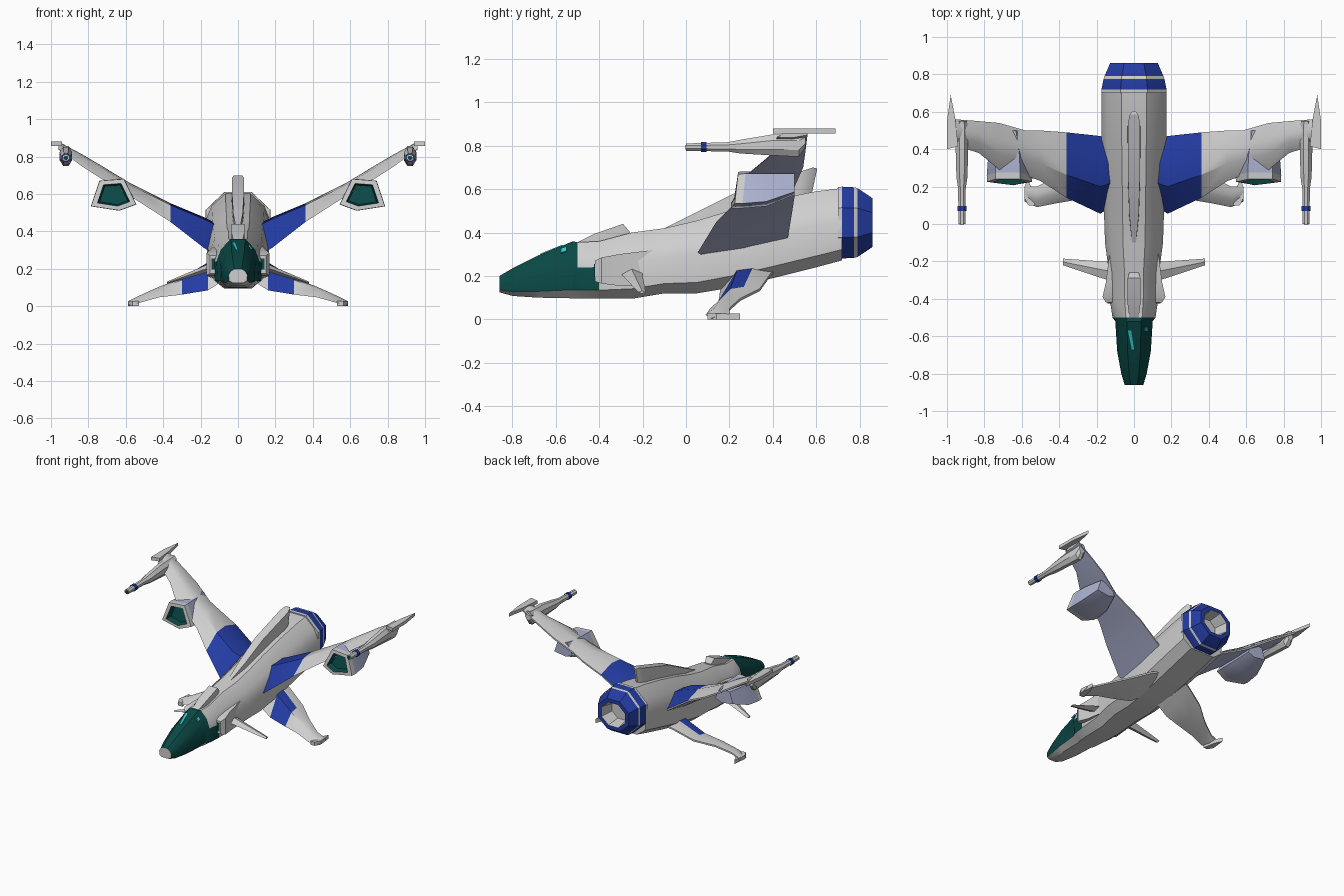
import bpy, bmesh, math

if "Cube" in bpy.data.objects:
    bpy.data.objects.remove(bpy.data.objects["Cube"])


def material(name, rgb):
    m = bpy.data.materials.new(name)
    m.diffuse_color = (*rgb, 1)
    m.use_nodes = True
    m.node_tree.nodes["Principled BSDF"].inputs["Base Color"].default_value = m.diffuse_color
    return m


GRAY = material("light gray hull", (0.62, 0.62, 0.62))
LAV = material("lavender underside", (0.42, 0.45, 0.64))
BLUE = material("blue paint", (0.017, 0.045, 0.37))
TEAL = material("dark teal glass", (0.003, 0.065, 0.06))
CYAN = material("cyan glint", (0.03, 0.62, 0.65))
MATS = [GRAY, LAV, BLUE, TEAL, CYAN]
G, L, B, T, C = range(5)


def loft(name, rings, rule=lambda seg, side: G, caps=(G, G), mirror=False, angle=32):
    """Skin a row of equal rings; rule picks a colour per segment and side."""
    bm = bmesh.new()
    vs = [[bm.verts.new(p) for p in r] for r in rings]
    n = len(rings[0])
    for s in range(len(rings) - 1):
        for i in range(n):
            j = (i + 1) % n
            f = bm.faces.new((vs[s][i], vs[s][j], vs[s + 1][j], vs[s + 1][i]))
            f.material_index = rule(s, i)
    bm.faces.new(vs[0]).material_index = caps[0]
    bm.faces.new(vs[-1]).material_index = caps[1]
    bmesh.ops.recalc_face_normals(bm, faces=bm.faces[:])
    me = bpy.data.meshes.new(name)
    bm.to_mesh(me)
    bm.free()
    for m in MATS:
        me.materials.append(m)
    ob = bpy.data.objects.new(name, me)
    bpy.context.collection.objects.link(ob)
    if mirror:
        ob.modifiers.new("mirror", 'MIRROR')
    bpy.ops.object.select_all(action='DESELECT')
    ob.select_set(True)
    bpy.context.view_layer.objects.active = ob
    bpy.ops.object.shade_smooth_by_angle(angle=math.radians(angle))
    return ob


def hull_ring(y, w, zb, zt):
    half = [(.55, 0), (.95, .15), (1, .55), (.8, .8), (.38, 1)]
    pts = half + [(-a, b) for a, b in reversed(half)]
    return [(a * w, y, zb + b * (zt - zb)) for a, b in pts]


def box_ring(y, x0, x1, z0, z1):
    return [(x0, y, z0), (x1, y, z0), (x1, y, z1), (x0, y, z1)]


def oct_ring(y, rx, rz, zc, xc=0.0):
    return [(xc + rx * math.cos(a), y, zc + rz * math.sin(a))
            for a in [math.pi / 8 + k * math.pi / 4 for k in range(8)]]


def wing_ring(x, yl, zl, yt, zt, zr):
    """Section: leading edge, two ridge points, trailing edge, belly point."""
    c = yt - yl
    return [(x, yl, zl), (x, yl + .35 * c, zr - .01), (x, yl + .65 * c, zr),
            (x, yt, zt + .012), (x, yt, zt), (x, yl + .5 * c, (zl + zt) / 2 - .008)]


def plate(name, pts, z0, z1, mirror=True):
    loft(name, [[(x, y, z0) for x, y in pts], [(x, y, z1) for x, y in pts]],
         mirror=mirror)


# Fuselage with wrapped canopy glass
def hull_colour(seg, side):
    if seg < 4 and 1 <= side <= 7:
        return T
    if seg == 4 and side in (1, 7):
        return T
    return G


loft("fuselage", [hull_ring(*r) for r in (
    (-.86, .05, .125, .20), (-.80, .068, .108, .235), (-.68, .09, .10, .295),
    (-.52, .10, .097, .36), (-.50, .115, .097, .355), (-.40, .13, .095, .36),
    (-.25, .135, .095, .40), (-.10, .155, .12, .42), (.05, .16, .12, .455),
    (.20, .165, .145, .50), (.40, .172, .19, .55), (.60, .175, .24, .59),
    (.72, .175, .272, .605))], hull_colour)

# Thin glints on the canopy glass
loft("canopy_glint", [[(-.033, -.57, z), (-.015, -.57, z), (0, -.67, z - .041),
                       (-.012, -.67, z - .041)] for z in (.336, .344)],
     lambda s, i: C, (C, C))
loft("canopy_side_glint", [[(.07 + d, -.575, .303 + d), (.07 + d, -.55, .311 + d),
                            (.055 + d, -.55, .331 + d), (.055 + d, -.575, .323 + d)]
                           for d in (0, .005)], lambda s, i: C, (C, C))

# Spine hump behind the canopy, and tail fin
loft("spine_hump", [box_ring(y, -w, w, .30, z) for y, w, z in (
    (-.50, .025, .355), (-.42, .035, .395), (-.29, .035, .44), (-.26, .025, .405))])
loft("tail_fin", [[(-w, y0, .40), (w, y0, .40), (w * .9, y1, z), (-w * .9, y1, z)]
                  for y0, y1, w, z in ((-.10, -.10, .012, .42), (.05, .05, .028, .495),
                                       (.25, .25, .035, .595), (.48, .54, .036, .685),
                                       (.52, .585, .025, .70), (.54, .605, .008, .695))])

# Exhaust nozzle with a pale stripe and a hollow inside
loft("exhaust_nozzle", [oct_ring(y, rx, rz, .446) for y, rx, rz in (
    (.70, .186, .178), (.72, .188, .179), (.775, .176, .176), (.79, .171, .172),
    (.86, .138, .121), (.86, .105, .093), (.76, .085, .075))],
    lambda s, i: G if s in (0, 2, 5) else B)

# Side air intakes
loft("side_intake", [box_ring(y, .07, x, a, b) for y, x, a, b in (
    (-.42, .15, .175, .27), (-.39, .168, .165, .285), (-.31, .15, .155, .30),
    (-.15, .13, .15, .32))], mirror=True)
loft("intake_opening", [box_ring(y, .11, .143, .195, .255) for y in (-.424, -.418)],
     lambda s, i: T, (T, T), True)

# Canards
loft("canard", [[(x, y0, z), (x, (y0 + y1) / 2, z + t), (x, y1, z), (x, (y0 + y1) / 2, z - t)]
                for x, y0, y1, z, t in ((.10, -.31, -.20, .225, .025),
                                        (.17, -.29, -.20, .20, .02),
                                        (.38, -.22, -.185, .125, .006))], mirror=True)


# Main wings: blue inner panel on top, lavender below
def wing_colour(seg, side):
    if side >= 4:
        return L
    return B if seg < 2 and side < 3 else G


loft("main_wing", [wing_ring(*r) for r in (
    (.09, .11, .26, .45, .33, .43), (.18, .055, .31, .47, .38, .475),
    (.36, .14, .45, .49, .50, .55), (.50, .23, .54, .50, .565, .62),
    (.58, .26, .59, .50, .61, .66), (.72, .29, .675, .54, .70, .745),
    (.83, .38, .745, .55, .77, .81), (.96, .42, .84, .56, .85, .88))],
    wing_colour, mirror=True)
plate("wing_tip", [(.94, .415), (1.0, .40), (1.0, .55), (.98, .69), (.955, .56)], .856, .88)

# Wing tip guns
loft("wing_gun", [oct_ring(y, w, (zt - zb) / 2, (zb + zt) / 2, .92) for y, w, zb, zt in (
    (0, .020, .775, .812), (.19, .022, .772, .818), (.25, .032, .762, .83),
    (.39, .036, .752, .855), (.52, .036, .745, .86), (.55, .028, .79, .86))],
    caps=(G, G), mirror=True)
loft("gun_ring", [oct_ring(y, .027, .025, .794, .92) for y in (.07, .095)],
     lambda s, i: B, (B, B), True)
loft("gun_muzzle", [oct_ring(y, .013, .012, .793, .92) for y in (-.003, .002)],
     lambda s, i: T, (T, T), True)

# Under-wing engine pods
POD = [(.74, .25, .67), (.61, .25, .68), (.545, .235, .545), (.635, .22, .512),
       (.785, .235, .535)]


def pod_ring(y, k, dz=0.0):
    """Scaled pod outline; the front lip keeps its slant."""
    return [(.665 + (x - .665) * k, y + (py - .235) * (1 if y < .3 else 0),
             .595 + (z - .595) * k + dz) for x, py, z in POD]


loft("engine_pod", [pod_ring(.265, .62), pod_ring(.222, .72), pod_ring(.225, 1), pod_ring(.26, 1.02),
                    pod_ring(.37, .95, .005), pod_ring(.50, .62, .03)],
     lambda s, i: T if s == 0 else (G if s < 3 else L), (T, L), True)


# Lower wings, swept forward and down, with blue panel
def lower_colour(seg, side):
    return B if seg == 1 and side < 2 else G


loft("lower_wing", [wing_ring(*r) for r in (
    (.06, .16, .15, .42, .23, .255), (.16, .15, .085, .39, .20, .235),
    (.30, .13, .062, .34, .13, .15), (.42, .11, .048, .25, .085, .105),
    (.52, .09, .02, .20, .04, .06), (.585, .12, .003, .20, .012, .028))],
    lower_colour, mirror=True)
plate("lower_wing_tip", [(.53, .10), (.565, .10), (.587, .14), (.575, .25), (.55, .20)], 0, .028)
